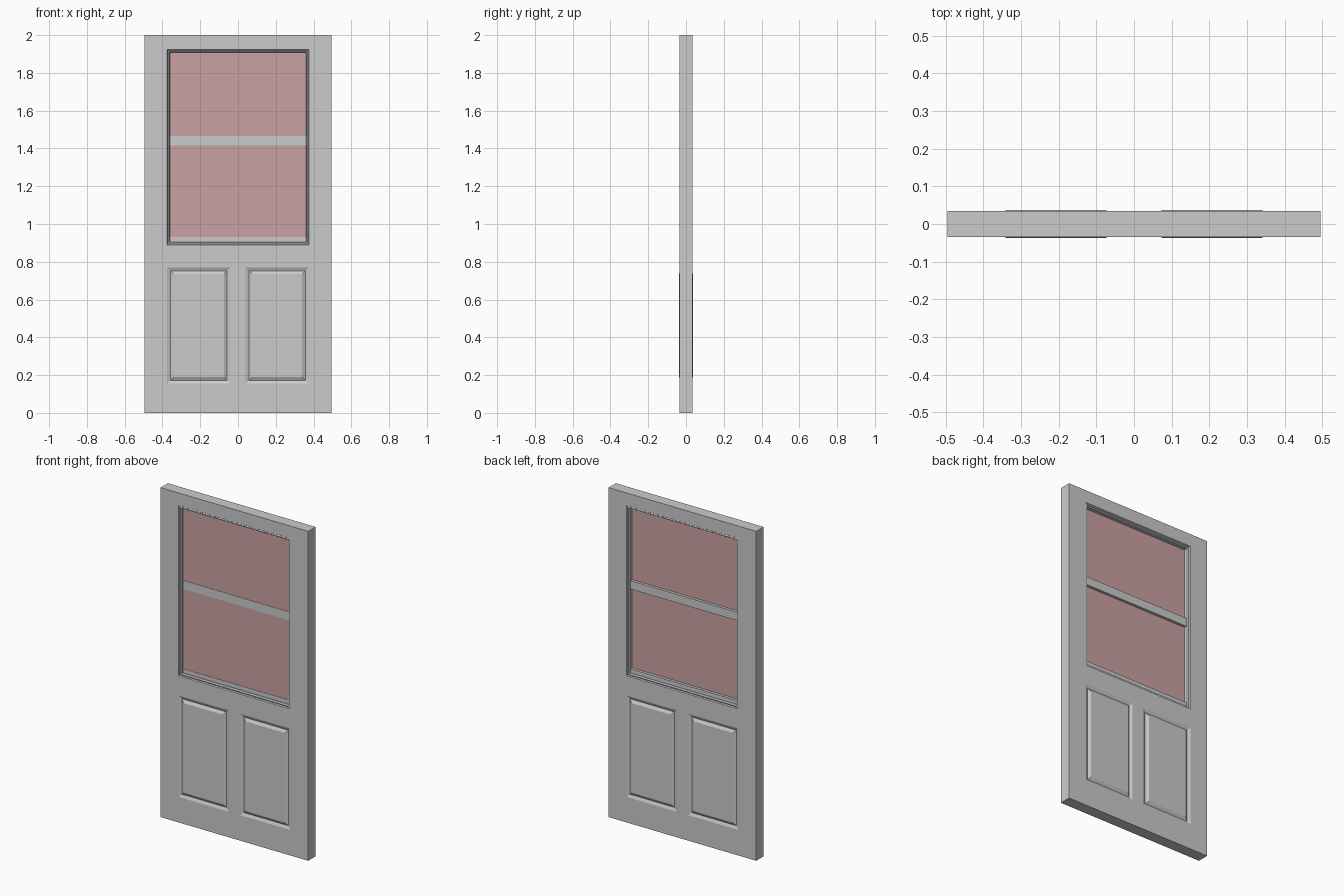
import bpy
import bmesh

cube = bpy.data.objects.get("Cube")
if cube:
    bpy.data.objects.remove(cube, do_unlink=True)


def material(name, color):
    m = bpy.data.materials.new(name)
    m.use_nodes = True
    m.diffuse_color = color
    m.node_tree.nodes["Principled BSDF"].inputs["Base Color"].default_value = color
    return m


paint = material("grey paint", (0.60, 0.60, 0.60, 1))
pink = material("pink glass", (0.60, 0.36, 0.37, 1))


def finish(bm, name, mat):
    bmesh.ops.recalc_face_normals(bm, faces=bm.faces)
    mesh = bpy.data.meshes.new(name)
    bm.to_mesh(mesh)
    bm.free()
    mesh.materials.append(mat)
    obj = bpy.data.objects.new(name, mesh)
    bpy.context.collection.objects.link(obj)
    return obj


def box(name, x, y, z, mat):
    bm = bmesh.new()
    bmesh.ops.create_cube(bm, size=1)
    for v in bm.verts:
        for axis, (lo, hi) in enumerate((x, y, z)):
            v.co[axis] = hi if v.co[axis] > 0 else lo
    return finish(bm, name, mat)


HALF = 0.035
XS = (-0.496, -0.375, -0.04, 0.04, 0.375, 0.496)
ZS = (0, 0.155, 0.77, 0.89, 1.923, 2)

# Door slab: a grid of faces on each side, open at the window
bm = bmesh.new()
panels = []
for y in (-HALF, HALF):
    grid = [[bm.verts.new((x, y, z)) for z in ZS] for x in XS]
    for i in range(5):
        for k in range(5):
            if k == 3 and 0 < i < 4:
                continue
            corners = [grid[i][k], grid[i + 1][k], grid[i + 1][k + 1], grid[i][k + 1]]
            face = bm.faces.new(corners if y < 0 else corners[::-1])
            if k == 1 and i in (1, 3):
                panels.append(face)
# Slab edges and window reveal
borders = [e for e in bm.edges if e.is_boundary]
bmesh.ops.bridge_loops(bm, edges=[e for e in borders if all(
    abs(v.co.x) > 0.49 or v.co.z in (0, 2) for v in e.verts)])
bmesh.ops.recalc_face_normals(bm, faces=bm.faces)
# Raised panels: shallow sunk border, then a bevel up to the field
for depth in (-0.008, 0.010):
    bmesh.ops.inset_individual(bm, faces=panels, thickness=0.025, depth=depth)
finish(bm, "door_slab", paint)

# Window moulding: a stepped section carried round the opening
section = [(0, -HALF), (0.004, -0.029), (0.011, -0.031), (0.016, -0.024),
           (0.016, 0.024), (0.011, 0.031), (0.004, 0.029), (0, HALF)]
bm = bmesh.new()
loops = []
for inset, y in section:
    x, low, high = 0.375 - inset, 0.89 + inset, 1.923 - inset
    loops.append([bm.verts.new((px, y, pz)) for px, pz in
                  ((-x, low), (x, low), (x, high), (-x, high))])
for n, loop in enumerate(loops):
    following = loops[(n + 1) % len(loops)]
    for c in range(4):
        d = (c + 1) % 4
        bm.faces.new((loop[c], loop[d], following[d], following[c]))
finish(bm, "window_moulding", paint)

# Glass and its bars
box("window_glass", (-0.36, 0.36), (-0.015, 0.003), (0.905, 1.908), pink)
for name, z in (("middle_bar", (1.415, 1.466)), ("bottom_bar", (0.905, 0.93))):
    box(name, (-0.36, 0.36), (-0.017, 0.020), z, paint)
